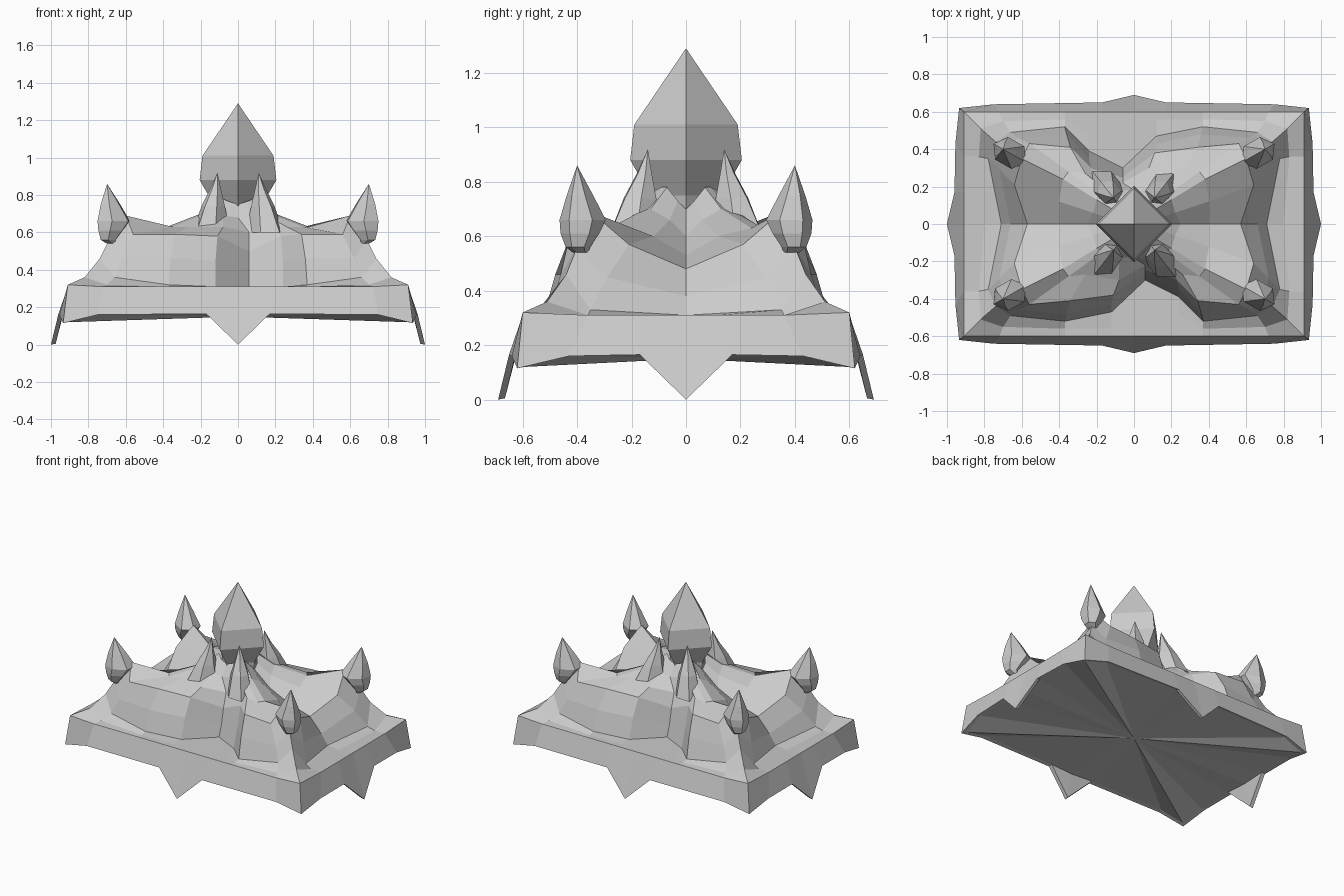
import bpy
import math

cube = bpy.data.objects.get("Cube")
if cube:
    bpy.data.objects.remove(cube, do_unlink=True)

stone = bpy.data.materials.new("pale_grey")
stone.use_nodes = True
GREY = (0.6, 0.6, 0.6, 1)
stone.diffuse_color = GREY
stone.node_tree.nodes["Principled BSDF"].inputs["Base Color"].default_value = GREY


def loft(name, rings):
    """Join equal-length rings; a ring of one point closes the end to a fan."""
    verts, faces, starts = [], [], []
    for ring in rings:
        starts.append(len(verts))
        verts.extend(ring)
    for low, high, a, b in zip(rings, rings[1:], starts, starts[1:]):
        count = max(len(low), len(high))
        for i in range(count):
            j = (i + 1) % count
            if len(high) == 1:
                faces.append((a + i, a + j, b))
            elif len(low) == 1:
                faces.append((a, b + j, b + i))
            else:
                faces.append((a + i, a + j, b + j, b + i))
    mesh = bpy.data.meshes.new(name)
    mesh.from_pydata(verts, [], faces)
    mesh.materials.append(stone)
    obj = bpy.data.objects.new(name, mesh)
    bpy.context.collection.objects.link(obj)
    return obj


def full_ring(quarter):
    """Mirror a quarter outline (x axis to y axis), then turn it half round."""
    half = quarter + [(-x, y, z) for x, y, z in reversed(quarter)][1:]
    return half + [(-x, -y, z) for x, y, z in half][1:-1]


def oval(centre, along, across, angle, sides):
    """Flat ring whose first axis points along the given angle."""
    ring = []
    for i in range(sides):
        t = math.tau * i / sides
        u, v = along * math.cos(t), across * math.sin(t)
        ring.append((centre[0] + u * math.cos(angle) - v * math.sin(angle),
                     centre[1] + u * math.sin(angle) + v * math.cos(angle),
                     centre[2]))
    return ring


def swing(point):
    """Lean the end valleys to one side and deepen one of their two walls."""
    x, y, z = point
    if abs(x) > .19 or abs(y) < .2:
        return point
    if x:
        y += math.copysign(.04, x)
    return x - math.copysign(.06, y), y, z


# Roof: profiles running from the rim up to the neck, side valley to end valley
side_valley = [(.91, 0, .31), (.8, 0, .3), (.71, 0, .31), (.66, 0, .38),
               (.57, 0, .48), (.4, 0, .53), (.25, 0, .6), (.13, 0, .7)]
side_wall = [(.91, .36, .31), (.83, .36, .31), (.78, .35, .33), (.72, .29, .45),
             (.64, .21, .57), (.4, .12, .6), (.22, .06, .66), (.13, .03, .73)]
hip = [(.91, .6, .32), (.82, .51, .36), (.74, .44, .46), (.69, .4, .56),
       (.6, .35, .69), (.38, .24, .63), (.2, .13, .7), (.1, .07, .78)]
shoulder = [(.72, .6, .31), (.7, .55, .32), (.66, .49, .36), (.62, .46, .46),
            (.56, .43, .59), (.35, .28, .63), (.17, .15, .7), (.08, .09, .78)]
front_wall = [(.37, .6, .31), (.37, .56, .31), (.37, .52, .32), (.36, .48, .46),
              (.34, .41, .59), (.26, .27, .63), (.13, .17, .7), (.06, .11, .77)]
inner_wall = [(.17, .6, .31), (.18, .52, .31), (.18, .43, .31), (.18, .39, .45),
              (.17, .34, .58), (.14, .26, .63), (.08, .18, .69), (.03, .12, .76)]
front_valley = [(0, .6, .31), (0, .45, .31), (0, .3, .31), (0, .27, .4),
                (0, .25, .5), (0, .22, .6), (0, .18, .68), (0, .12, .75)]
columns = [side_valley, side_wall, hip, shoulder, front_wall, inner_wall,
           front_valley]
roof_rings = [full_ring(list(quarter)) for quarter in zip(*columns)]
roof_rings[1:6] = [[swing(p) for p in ring] for ring in roof_rings[1:6]]
loft("roof", roof_rings)

# Skirt with a pointed flap in the middle of each side, and its underside
rim = [(.91, 0, .31), (.91, .17, .31), (.91, .36, .31), (.91, .6, .32),
       (.72, .6, .31), (.17, .6, .31), (0, .6, .31)]
hem = [(1, 0, 0), (.96, .17, .165), (.955, .43, .16), (.935, .62, .115),
       (.75, .64, .16), (.17, .65, .165), (0, .69, 0)]
lip = [(x - .025 * (x > .8), y - .025 * (y > .5), z + .005) for x, y, z in hem]
ceiling = [(.935, 0, .16)] + lip[1:-1] + [(0, .625, .16)]
loft("skirt", [[(0, 0, .15)]] + [full_ring(r) for r in (ceiling, lip, hem, rim)])

# Four-sided finial
finial = [oval((0, 0, z), r, r, 0, 4)
          for z, r in [(.6, .12), (.75, .13), (.88, .205), (1.01, .19)]]
loft("finial", finial + [[(0, 0, 1.29)]])

# Horns at the ends of the four hips, with a blunt snout tucked underneath,
# and thorns between them and the finial: reach, height, length, width
horn_profile = [(.78, .54, .025, .03), (.8, .56, .045, .045),
                (.785, .61, .075, .07), (.765, .66, .1, .08),
                (.785, .75, .06, .045)]
thorn_profile = [(.23, .6, .13, .09), (.215, .74, .07, .06),
                 (.195, .83, .03, .03)]
for sx, end in [(1, "left"), (-1, "right")]:
    for sy, side in [(-1, "front"), (1, "back")]:
        for name, x, y, profile, tip in [("horn", .7, .4, horn_profile, .86),
                                         ("thorn", .11, .14, thorn_profile, .92)]:
            angle = math.atan2(y * sy, x * sx)
            c, s = math.cos(angle), math.sin(angle)
            rings = [oval((d * c, d * s, z), a, b, angle, 6)
                     for d, z, a, b in profile]
            loft(side + "_" + end + "_" + name,
                 rings + [[(x * sx, y * sy, tip)]])
